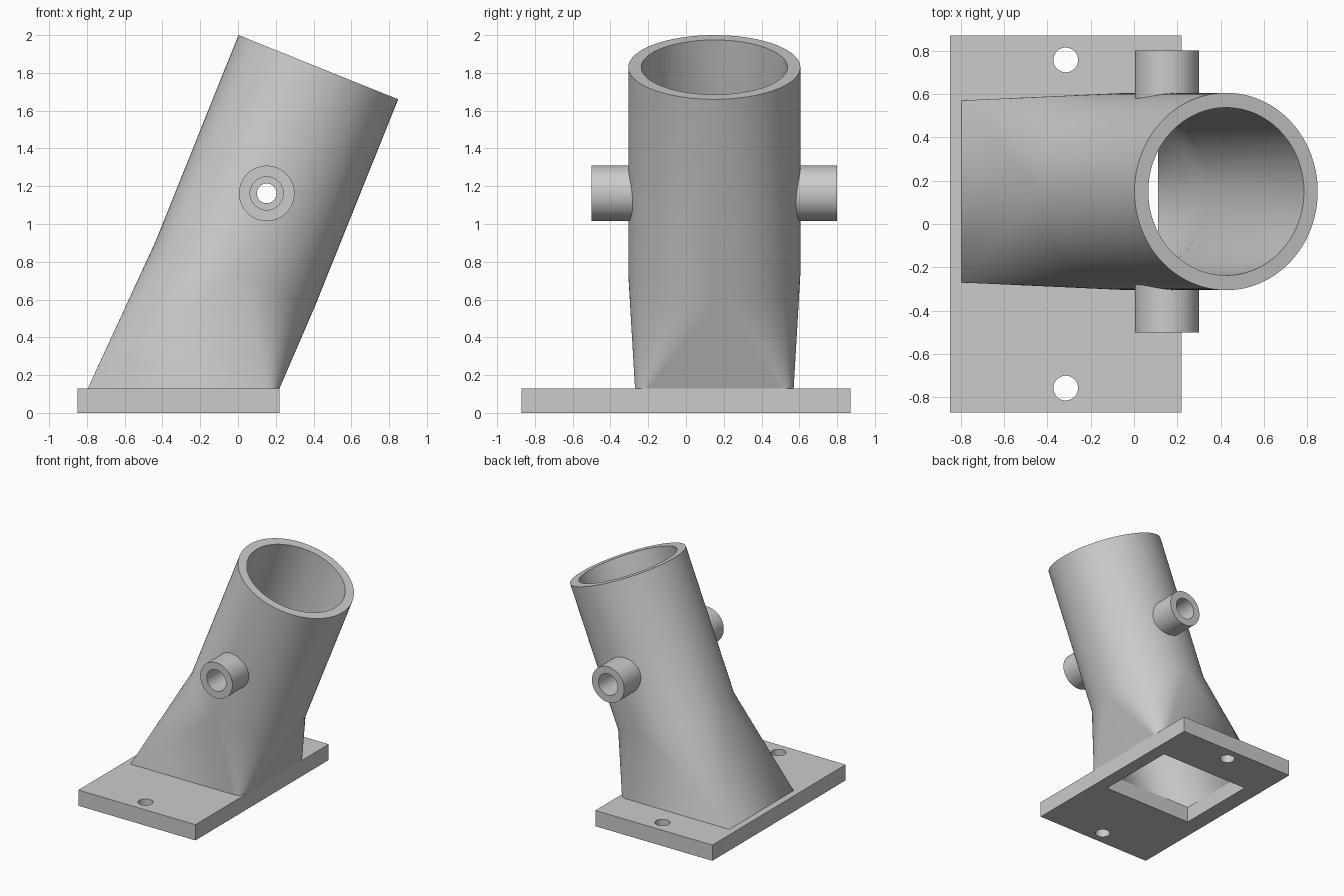
import bpy, bmesh
from math import cos, sin, pi, radians
from mathutils import Vector

if "Cube" in bpy.data.objects:
    bpy.data.objects.remove(bpy.data.objects["Cube"])

grey = bpy.data.materials.new("plain grey")
grey.use_nodes = True
grey.diffuse_color = (0.6, 0.6, 0.6, 1)
grey.node_tree.nodes["Principled BSDF"].inputs["Base Color"].default_value = (0.6, 0.6, 0.6, 1)

MID_Y = 0.15                               # the tube's centre plane
PLATE_TOP = 0.13
AXIS = Vector((0.373, 0, 0.928))           # the leaning tube axis
ACROSS = Vector((0.928, 0, -0.373))
RING = Vector((-0.015, MID_Y, 0.735))      # where the round tube begins
TUBE_LENGTH = 1.18
STEPS = 24                                 # segments per quarter turn


def mesh_object(name, bm):
    mesh = bpy.data.meshes.new(name)
    bm.to_mesh(mesh)
    bm.free()
    mesh.materials.append(grey)
    obj = bpy.data.objects.new(name, mesh)
    bpy.context.collection.objects.link(obj)
    return obj


def duct(name, x0, x1, half_y, corner, radius, z_low, length):
    """Solid that runs from a rectangle, through a blend, into a leaning cylinder."""
    low, rect, ring, top = [], [], [], []
    for quarter in range(4):
        sx = 1 if quarter in (0, 3) else -1
        sy = 1 if quarter < 2 else -1
        r = corner if sx > 0 else 0        # only the two right-hand corners are rounded
        cx = (x1 if sx > 0 else x0) - sx * r
        cy = MID_Y + sy * (half_y - r)
        for i in range(STEPS + 1):
            a = (quarter + i / STEPS) * pi / 2
            px, py = cx + r * cos(a), cy + r * sin(a)
            low.append(Vector((px, py, z_low)))
            rect.append(Vector((px, py, PLATE_TOP)))
            p = RING + radius * (cos(a) * ACROSS + sin(a) * Vector((0, 1, 0)))
            ring.append(p)
            top.append(p + AXIS * length)
    sections = [rect, ring, top] if z_low == PLATE_TOP else [low, rect, ring, top]
    bm = bmesh.new()
    rows = [[bm.verts.new(p) for p in s] for s in sections]
    n = len(ring)
    for a, b in zip(rows, rows[1:]):
        for i in range(n):
            j = (i + 1) % n
            bm.faces.new((a[i], a[j], b[j], b[i]))
    bm.faces.new(rows[0][::-1])
    bm.faces.new(rows[-1])
    bmesh.ops.remove_doubles(bm, verts=bm.verts, dist=0.0005)
    bmesh.ops.triangulate(bm, faces=[f for f in bm.faces if len(f.verts) == 4])
    bmesh.ops.recalc_face_normals(bm, faces=bm.faces)
    return mesh_object(name, bm)


def cylinder(name, centre, radius, depth, along_y=False):
    bpy.ops.mesh.primitive_cylinder_add(
        vertices=64, radius=radius, depth=depth, location=centre,
        rotation=(pi / 2 if along_y else 0, 0, 0))
    obj = bpy.context.object
    obj.name = name
    obj.data.materials.append(grey)
    return obj


def finish(obj, cutters):
    """Cut the openings, then shade smooth with crisp edges."""
    bpy.ops.object.select_all(action="DESELECT")
    bpy.context.view_layer.objects.active = obj
    obj.select_set(True)
    for cutter in cutters:
        mod = obj.modifiers.new("cut", "BOOLEAN")
        mod.object = cutter
        mod.solver = "EXACT"
        bpy.ops.object.modifier_apply(modifier=mod.name)
    bpy.ops.object.shade_smooth_by_angle(angle=radians(15))


# Base plate
bpy.ops.mesh.primitive_cube_add(size=1, location=(-0.315, 0, PLATE_TOP / 2))
plate = bpy.context.object
plate.name = "base_plate"
plate.scale = (1.07, 1.74, PLATE_TOP)
bpy.ops.object.transform_apply(location=False, rotation=False, scale=True)
plate.data.materials.append(grey)

# Leaning tube with its square foot, and the cavity inside
body = duct("tube_body", -0.795, 0.22, 0.42, 0.07, 0.4555, PLATE_TOP, TUBE_LENGTH)
cavity = duct("cavity_cutter", -0.71, 0.11, 0.345, 0, 0.387, -0.1, TUBE_LENGTH + 0.1)

# Side bosses, with a stepped bore
BORE_X, BORE_Z = 0.152, 1.162
bosses, bores = [], []
for side, label in ((-1, "front"), (1, "back")):
    def at(offset):
        return (BORE_X, MID_Y + side * offset, BORE_Z)
    bosses.append(cylinder(label + "_boss", at(0.53), 0.147, 0.24, True))
    bores.append(cylinder(label + "_bore_cutter", at(0.6), 0.088, 0.3, True))
drill = cylinder("drill_cutter", (BORE_X, MID_Y, BORE_Z), 0.052, 1.6, True)

# Bolt holes in the plate
bolts = [cylinder("bolt_cutter", (-0.315, s * 0.757, 0), 0.057, 0.5) for s in (-1, 1)]

finish(plate, [cavity] + bolts)
finish(body, [cavity, drill] + bores)
for boss, bore in zip(bosses, bores):
    finish(boss, [bore, drill])

for cutter in [cavity, drill] + bores + bolts:
    bpy.data.objects.remove(cutter)
